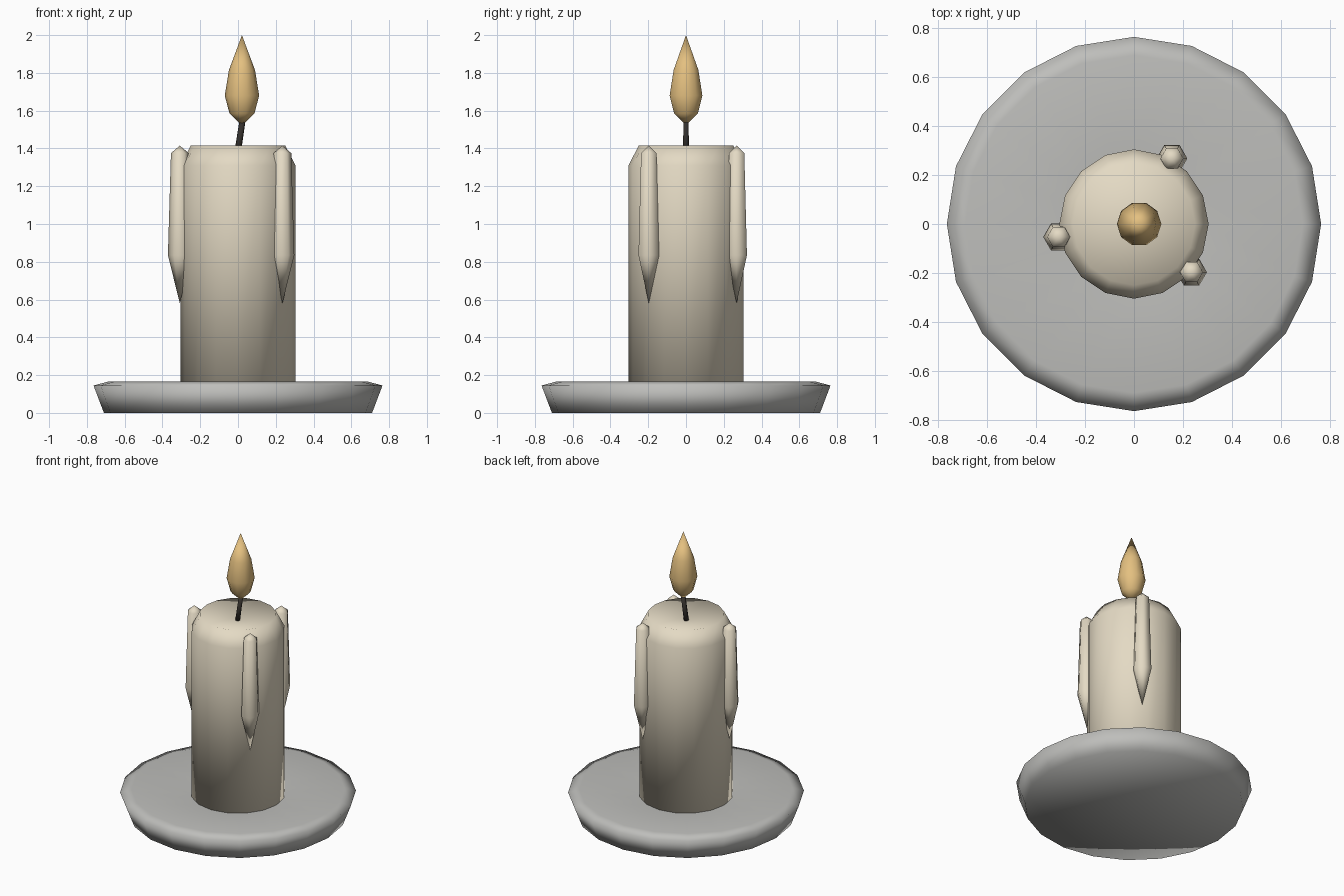
import bpy, bmesh, math

if "Cube" in bpy.data.objects:
    bpy.data.objects.remove(bpy.data.objects["Cube"])


def material(name, rgb):
    m = bpy.data.materials.new(name)
    lin = [c / 12.92 if c <= 0.04045 else ((c + 0.055) / 1.055) ** 2.4
           for c in (v / 255 for v in rgb)]
    m.diffuse_color = (*lin, 1)
    m.use_nodes = True
    m.node_tree.nodes["Principled BSDF"].inputs["Base Color"].default_value = m.diffuse_color
    return m


def lathe(name, profile, sides, mat, centre=(0, 0), lean=0.0):
    """Revolve (radius, z) points, bottom to top; radius 0 makes a pole.
    lean shifts x in proportion to height above the first point."""
    bm = bmesh.new()
    rings = []
    z0 = profile[0][1]
    for r, z in profile:
        cx, cy = centre[0] + lean * (z - z0), centre[1]
        n = sides if r else 1
        rings.append([bm.verts.new((cx + r * math.cos(math.tau * i / sides),
                                    cy + r * math.sin(math.tau * i / sides), z))
                      for i in range(n)])
    for a, b in zip(rings, rings[1:]):
        for i in range(sides):
            j = (i + 1) % sides
            quad = [a[i % len(a)], a[j % len(a)], b[j % len(b)], b[i % len(b)]]
            bm.faces.new(list(dict.fromkeys(quad)))
    bmesh.ops.recalc_face_normals(bm, faces=bm.faces[:])
    for f in bm.faces:
        f.smooth = True
    me = bpy.data.meshes.new(name)
    bm.to_mesh(me)
    bm.free()
    me.materials.append(mat)
    ob = bpy.data.objects.new(name, me)
    bpy.context.collection.objects.link(ob)
    return ob


wax = material("cream wax", (228, 218, 196))
metal = material("grey dish", (190, 190, 187))
fire = material("amber flame", (228, 192, 128))
char = material("charred wick", (52, 48, 44))

# Shallow dish with a bevelled rim
lathe("dish", [(0, 0), (0.71, 0), (0.765, 0.145), (0.69, 0.165),
               (0.30, 0.13), (0, 0.13)], 20, metal)

# Candle body with a softened shoulder and a melted hollow on top
lathe("candle", [(0, 0.12), (0.305, 0.12), (0.305, 1.31), (0.25, 1.415),
                 (0, 1.37)], 16, wax)

# Wax drips around the shoulder
for k, (x, y) in enumerate([(-0.308, -0.053), (0.155, 0.268), (0.235, -0.197)]):
    lathe(f"wax_drip_{k + 1}", [(0, 0.58), (0.063, 0.835), (0.047, 1.375),
                                (0, 1.415)], 6, wax, (x, y))

# Leaning wick and flame
lathe("wick", [(0, 1.35), (0.018, 1.35), (0.016, 1.55), (0, 1.55)], 6, char,
      (-0.006, 0), 0.15)
lathe("flame", [(0, 1.522), (0.066, 1.585), (0.091, 1.68), (0.069, 1.815),
                (0, 2.0)], 10, fire, (0.021, 0))
